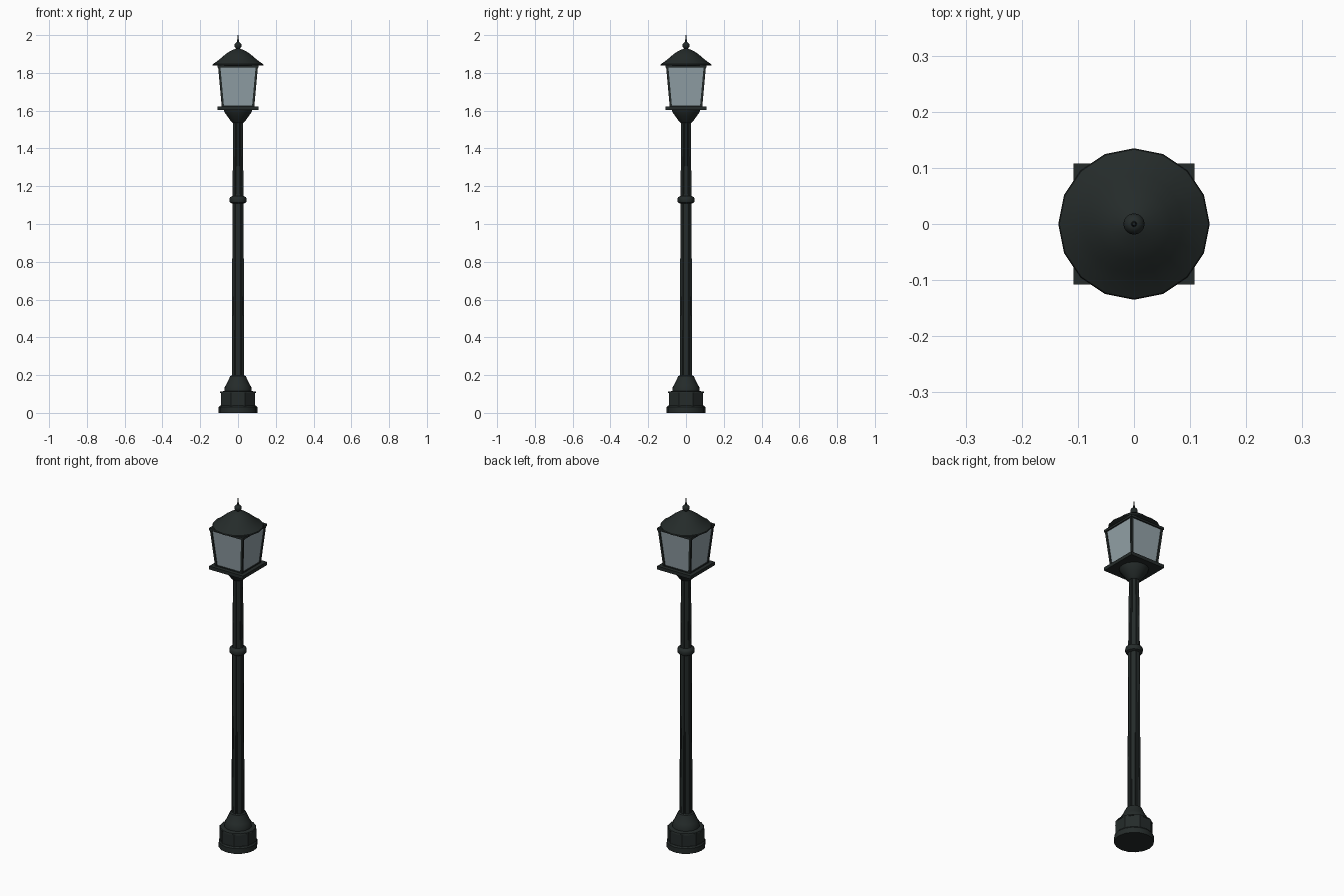
import bpy, bmesh, math
from math import cos, sin, pi

if "Cube" in bpy.data.objects:
    bpy.data.objects.remove(bpy.data.objects["Cube"])


def material(name, color):
    m = bpy.data.materials.new(name)
    m.diffuse_color = color
    m.use_nodes = True
    m.node_tree.nodes["Principled BSDF"].inputs["Base Color"].default_value = m.diffuse_color
    return m


IRON = material("dark_iron", (0.018, 0.024, 0.023, 1))
GLASS = material("lantern_glass", (0.29, 0.36, 0.39, 1))


def finish(name, bm, mat=IRON, smooth=None):
    bmesh.ops.recalc_face_normals(bm, faces=bm.faces)
    me = bpy.data.meshes.new(name)
    bm.to_mesh(me)
    bm.free()
    me.materials.append(mat)
    ob = bpy.data.objects.new(name, me)
    bpy.context.collection.objects.link(ob)
    if smooth:
        bpy.ops.object.select_all(action='DESELECT')
        ob.select_set(True)
        bpy.context.view_layer.objects.active = ob
        bpy.ops.object.shade_smooth_by_angle(angle=math.radians(smooth))
    return ob


def loft(bm, rings):
    """Skin a stack of equal-length point rings and cap both ends."""
    rows = [[bm.verts.new(p) for p in r] for r in rings]
    n = len(rows[0])
    for a, b in zip(rows, rows[1:]):
        for i in range(n):
            j = (i + 1) % n
            bm.faces.new((a[i], a[j], b[j], b[i]))
    bm.faces.new(rows[0][::-1])
    bm.faces.new(rows[-1])


def circle(r, z, n, turn=0.0):
    return [(r * cos(2 * pi * i / n + turn), r * sin(2 * pi * i / n + turn), z) for i in range(n)]


def square(h, z):
    return circle(h * math.sqrt(2), z, 4, pi / 4)


def turned(name, profile, n=16, turn=0.0, smooth=35):
    bm = bmesh.new()
    loft(bm, [circle(r, z, n, turn) for r, z in profile])
    return finish(name, bm, IRON, smooth)


def fluted(name, profile, flutes=8):
    """Pole with shallow vertical grooves."""
    def ring(r, z):
        pts = []
        for i in range(flutes):
            for f, k in ((-0.3, 1), (0.3, 1), (0.4, 0.88), (0.6, 0.88)):
                a = 2 * pi * (i + f) / flutes
                pts.append((r * k * cos(a), r * k * sin(a), z))
        return pts
    bm = bmesh.new()
    loft(bm, [ring(r, z) for r, z in profile])
    return finish(name, bm)


# Base: round foot, eight-sided panelled plinth, bell-shaped collar
turned("base_foot", [(0.102, 0), (0.102, 0.03), (0.096, 0.038)])
bm = bmesh.new()
loft(bm, [circle(0.098, z, 8, pi / 8) for z in (0.036, 0.108)])
sides = [f for f in bm.faces if len(f.verts) == 4]
bmesh.ops.inset_individual(bm, faces=sides, thickness=0.012, depth=-0.004)
finish("base_plinth", bm)
turned("base_collar", [(0.096, 0.104), (0.094, 0.112), (0.072, 0.116), (0.070, 0.138),
                       (0.062, 0.150), (0.046, 0.184), (0.042, 0.194), (0.034, 0.198)])

# Pole in two tapering lengths with a ring between them
fluted("pole_lower", [(0.034, 0.19), (0.030, 1.12)])
turned("pole_ring", [(0.032, 1.108), (0.042, 1.113), (0.045, 1.120), (0.045, 1.134),
                     (0.042, 1.141), (0.031, 1.148)])
fluted("pole_upper", [(0.030, 1.14), (0.026, 1.545)])

# Lantern cup and square tray
turned("lantern_cup", [(0.027, 1.535), (0.036, 1.542), (0.056, 1.570), (0.072, 1.592), (0.076, 1.604)])
bm = bmesh.new()
loft(bm, [square(0.108, 1.603), square(0.108, 1.622)])
finish("lantern_tray", bm)

# Glass body flaring upwards
BOTTOM, TOP = (0.083, 1.620), (0.103, 1.838)
bm = bmesh.new()
loft(bm, [square(BOTTOM[0] - 0.002, BOTTOM[1]), square(TOP[0] - 0.002, TOP[1])])
finish("lantern_glass", bm, GLASS)

# Corner bars following the flare
bm = bmesh.new()
w = 0.006
for sx in (-1, 1):
    for sy in (-1, 1):
        loft(bm, [[(x + sx * (h - w * 0.5), y + sy * (h - w * 0.5), z) for x, y, _ in square(w, 0)]
                  for h, z in (BOTTOM, TOP)])
finish("lantern_corner_bars", bm)

# Rails around the top and bottom of the glass
for name, h, z0, z1 in (("lantern_bottom_rail", 0.087, 1.620, 1.627),
                        ("lantern_top_rail", 0.108, 1.828, 1.842)):
    bm = bmesh.new()
    loft(bm, [square(h, z0), square(h, z1)])
    finish(name, bm)

# Sixteen-sided domed roof with finial
turned("lantern_roof", [(0.130, 1.838), (0.135, 1.841), (0.133, 1.847), (0.110, 1.862), (0.088, 1.880),
                        (0.066, 1.899), (0.044, 1.914), (0.022, 1.924), (0.012, 1.928)])
ball = [(0.019 * sin(pi * i / 8), 1.945 - 0.019 * cos(pi * i / 8)) for i in range(1, 8)]
turned("finial_ball", ball, smooth=60)
turned("finial_spike", [(0.006, 1.955), (0.004, 1.975), (0.0025, 2.0)], n=8)
